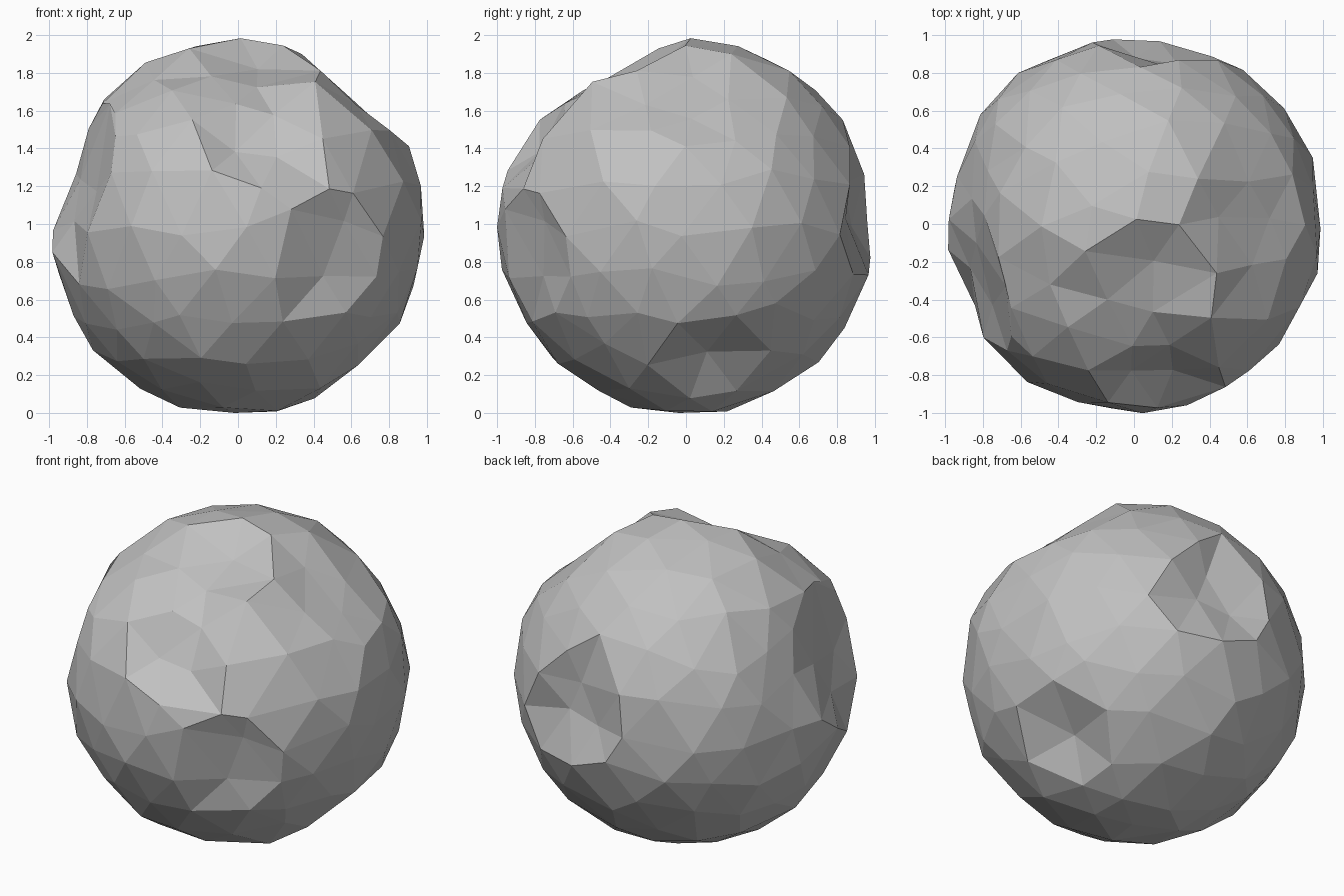
import bpy, bmesh, random
from math import cos, sin
from mathutils import Vector

random.seed(7)
if "Cube" in bpy.data.objects:
    bpy.data.objects.remove(bpy.data.objects["Cube"], do_unlink=True)

# One grey rock material
rock = bpy.data.materials.new("grey_rock")
rock.use_nodes = True
grey = (0.53, 0.53, 0.53, 1)
rock.diffuse_color = grey
bsdf = rock.node_tree.nodes["Principled BSDF"]
bsdf.inputs["Base Color"].default_value = grey
bsdf.inputs["Roughness"].default_value = 0.9

# Craters: direction from the middle, angular radius, depth
CRATERS = [
    (Vector((0.10, -0.78, 0.50)).normalized(), 0.36, 0.16),    # front, upper
    (Vector((0.07, -0.35, 0.90)).normalized(), 0.40, 0.16),    # top
    (Vector((-0.83, -0.27, 0.25)).normalized(), 0.45, 0.15),   # -x side
    (Vector((0.48, -0.80, -0.14)).normalized(), 0.35, 0.10),   # front, +x
    (Vector((0.66, 0.13, -0.72)).normalized(), 0.34, 0.14),    # low +x side
    (Vector((0.12, 0.95, 0.10)).normalized(), 0.36, 0.15),     # back
]

# Worn, smooth dents in the ground and the rims
DENTS = [
    (Vector((0.08, -0.62, 0.76)).normalized(), 0.32, 0.11),    # between front and top craters
    (Vector((0.64, 0.00, 0.73)).normalized(), 0.42, 0.11),     # upper +x side
    (Vector((-0.88, 0.15, 0.30)).normalized(), 0.40, 0.08),    # behind the -x crater
    (Vector((-0.40, -0.42, 0.80)).normalized(), 0.28, 0.05),   # beside the top crater
]


def jitter(amount):
    return Vector([random.uniform(-amount, amount) for _ in range(3)])


def worn(d):
    """Depth worn away in direction d."""
    return max(depth * max(0, 1 - (d.angle(c) / radius) ** 2)
               for c, radius, depth in DENTS)


def crater_point(d):
    """Move a unit direction onto a crater floor, a crater rim or the plain surface."""
    c, radius, depth = min(CRATERS, key=lambda k: d.angle(k[0]) / k[1])
    ratio = d.angle(c) / radius
    if ratio < 0.7:
        return d * (1 - depth * (1 - ratio ** 2))
    if ratio < 1.28:
        side = (d - c * d.dot(c)).normalized()
        d = c * cos(radius) + side * sin(radius)
    return d * (random.uniform(0.985, 1.01) - worn(d))


# Faceted boulder with craters
bm = bmesh.new()
bmesh.ops.create_icosphere(bm, subdivisions=3, radius=1)
for v in bm.verts:
    v.co = crater_point((v.co.normalized() + jitter(0.055)).normalized())

# Rest it on the ground
lowest = min(v.co.z for v in bm.verts)
bmesh.ops.translate(bm, verts=bm.verts, vec=(0, 0, -lowest))
bmesh.ops.recalc_face_normals(bm, faces=bm.faces)

mesh = bpy.data.meshes.new("cratered_boulder")
bm.to_mesh(mesh)
bm.free()
mesh.materials.append(rock)
boulder = bpy.data.objects.new("cratered_boulder", mesh)
bpy.context.collection.objects.link(boulder)
